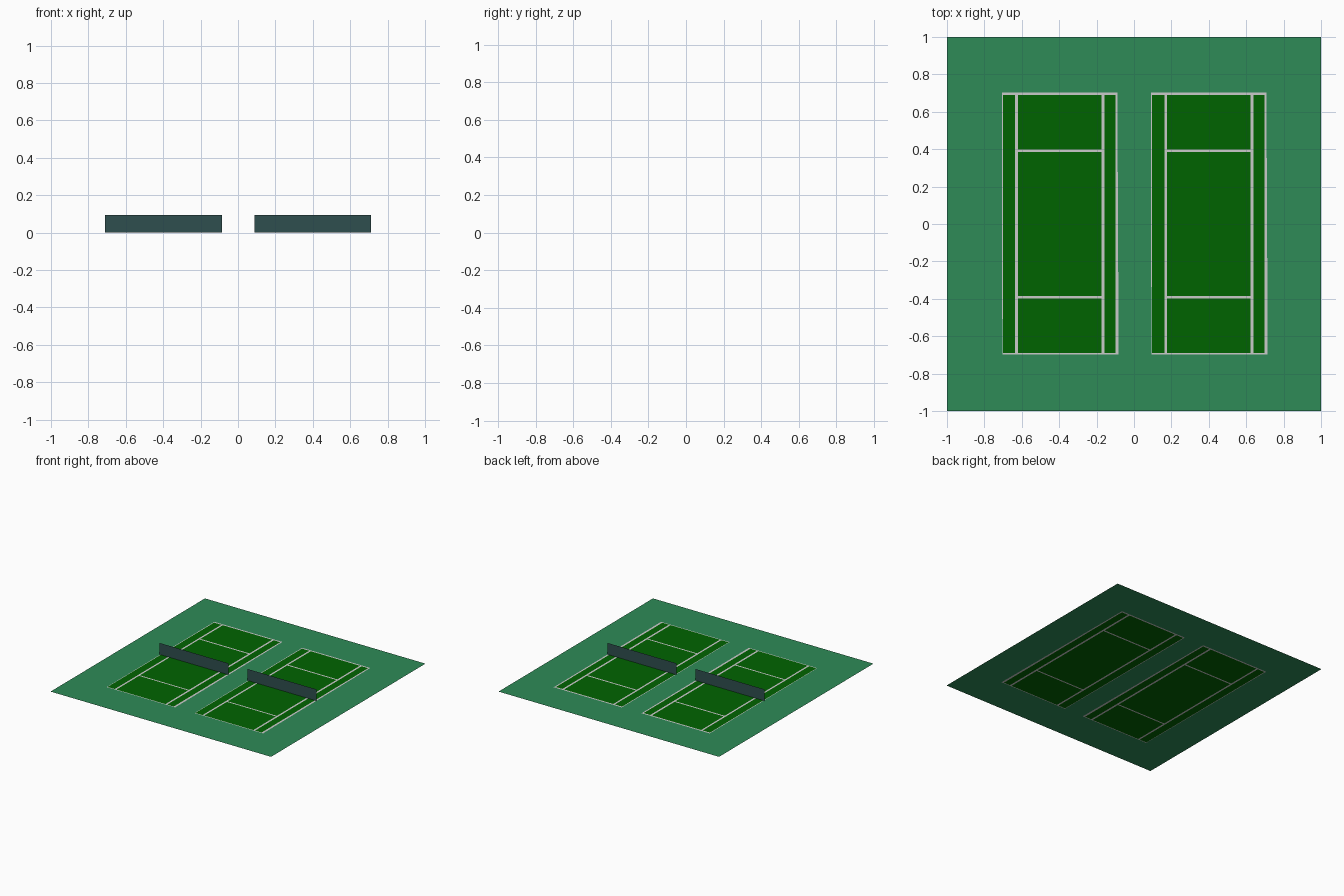
import bpy, bmesh

if "Cube" in bpy.data.objects:
    bpy.data.objects.remove(bpy.data.objects["Cube"])


def linear(c):
    return c / 12.92 if c <= 0.04045 else ((c + 0.055) / 1.055) ** 2.4


def material(name, r, g, b):
    m = bpy.data.materials.new(name)
    m.diffuse_color = (*[linear(v / 255) for v in (r, g, b)], 1)
    m.use_nodes = True
    m.node_tree.nodes["Principled BSDF"].inputs["Base Color"].default_value = m.diffuse_color
    return m


def sheet(name, quads, mat):
    # flat open surface made of quads, shared corners welded
    bm = bmesh.new()
    for q in quads:
        bm.faces.new([bm.verts.new(p) for p in q])
    bmesh.ops.remove_doubles(bm, verts=bm.verts, dist=1e-5)
    me = bpy.data.meshes.new(name)
    bm.to_mesh(me)
    bm.free()
    me.materials.append(mat)
    ob = bpy.data.objects.new(name, me)
    bpy.context.collection.objects.link(ob)
    return ob


def quad(bl, br, tl, tr, y0, y1):
    return [(bl, y0, 0), (br, y0, 0), (tr, y1, 0), (tl, y1, 0)]


surround_green = material("surround_green", 46, 139, 87)
court_green = material("court_green", 0, 100, 0)
line_white = material("line_white", 190, 190, 190)
net_slate = material("net_slate", 47, 79, 79)

CENTRES = {"left": -0.398, "right": 0.399}
# column edges at the bottom and top (outer lines are slightly skewed)
INNER = [-0.302, -0.237, -0.222, 0.223, 0.239, 0.298]
XB = [-0.306] + INNER + [0.316]
XT = [-0.309] + INNER + [0.309]
YS = [-0.697, -0.69, -0.397, -0.385, 0.385, 0.398, 0.69, 0.703]
Y0, Y1 = YS[0], YS[-1]


def edge(i, y):
    t = (y - Y0) / (Y1 - Y0)
    return XB[i] + (XT[i] - XB[i]) * t


def is_green(i, j):
    if i in (1, 5):               # side alleys
        return 1 <= j <= 5
    return i == 3 and j in (1, 3, 5)  # service boxes and back courts


for side, cx in CENTRES.items():
    green, white = [], []
    for i in range(7):
        for j in range(7):
            a, b = YS[j], YS[j + 1]
            q = quad(cx + edge(i, a), cx + edge(i + 1, a),
                     cx + edge(i, b), cx + edge(i + 1, b), a, b)
            (green if is_green(i, j) else white).append(q)
    sheet(side + "_court_surface", green, court_green)
    sheet(side + "_court_lines", white, line_white)
    # net: a thin upright sheet across the middle
    n0, n1, h = cx - 0.312, cx + 0.313, 0.094
    sheet(side + "_net", [[(n0, 0, 0), (n1, 0, 0), (n1, 0, h), (n0, 0, h)]], net_slate)

# surround: end strips plus the strips beside and between the courts
bottom, top = [-1], [-1]
for cx in CENTRES.values():
    bottom += [cx + XB[0], cx + XB[-1]]
    top += [cx + XT[0], cx + XT[-1]]
bottom.append(1)
top.append(1)
strips = []
for k in range(5):
    strips.append(quad(bottom[k], bottom[k + 1], bottom[k], bottom[k + 1], -1, Y0))
    strips.append(quad(top[k], top[k + 1], top[k], top[k + 1], Y1, 1))
    if k % 2 == 0:
        strips.append(quad(bottom[k], bottom[k + 1], top[k], top[k + 1], Y0, Y1))
sheet("surround", strips, surround_green)
